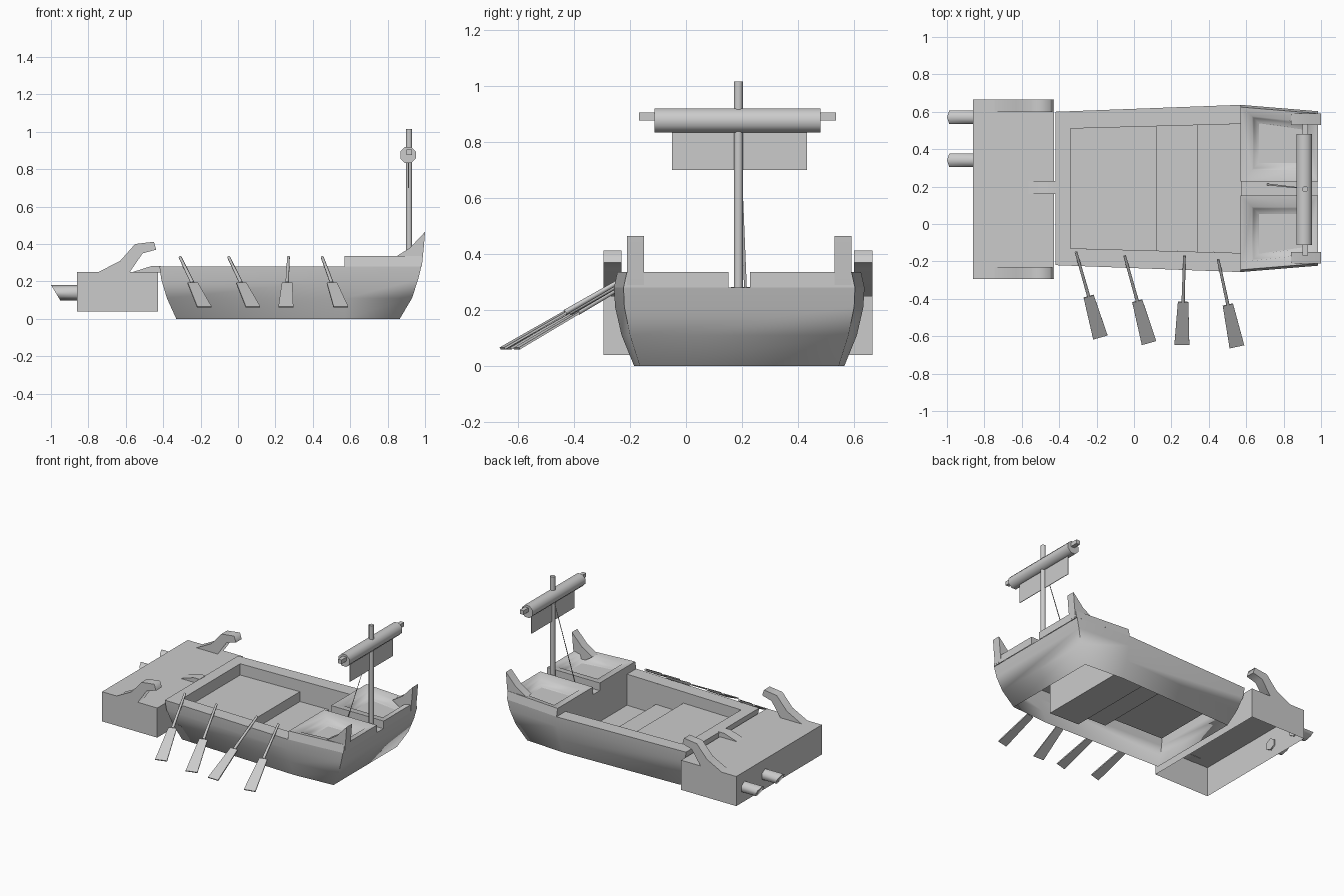
import bpy, bmesh, math
from mathutils import Vector

cube = bpy.data.objects.get("Cube")
if cube:
    bpy.data.objects.remove(cube, do_unlink=True)

grey = bpy.data.materials.new("pale grey")
grey.use_nodes = True
COLOUR = (0.6, 0.6, 0.6, 1)
grey.diffuse_color = COLOUR
grey.node_tree.nodes["Principled BSDF"].inputs["Base Color"].default_value = COLOUR

MID = 0.19  # y of the boat's long axis


def finish(name, bm):
    bmesh.ops.recalc_face_normals(bm, faces=bm.faces)
    mesh = bpy.data.meshes.new(name)
    bm.to_mesh(mesh)
    bm.free()
    mesh.materials.append(grey)
    obj = bpy.data.objects.new(name, mesh)
    bpy.context.scene.collection.objects.link(obj)
    bpy.ops.object.select_all(action='DESELECT')
    obj.select_set(True)
    bpy.context.view_layer.objects.active = obj
    bpy.ops.object.shade_smooth_by_angle(angle=math.radians(80))
    return obj


def loft(name, rings, cap_start=False, cap_end=False):
    """Skin closed rings of equal point count."""
    bm = bmesh.new()
    loops = [[bm.verts.new(p) for p in ring] for ring in rings]
    for a, b in zip(loops, loops[1:]):
        n = len(a)
        for i in range(n):
            bm.faces.new((a[i], a[(i + 1) % n], b[(i + 1) % n], b[i]))
    if cap_start:
        bm.faces.new(loops[0])
    if cap_end:
        bm.faces.new(loops[-1])
    return finish(name, bm)


def strip(name, rows):
    """Open sheet through rows of two points."""
    bm = bmesh.new()
    pairs = [[bm.verts.new(p) for p in row] for row in rows]
    for a, b in zip(pairs, pairs[1:]):
        bm.faces.new((a[0], b[0], b[1], a[1]))
    return finish(name, bm)


def side_prism(name, profile, y0, y1):
    """Extrude an x-z profile along y."""
    rings = [[(x, y, z) for x, z in profile] for y in (y0, y1)]
    return loft(name, rings, True, True)


def rod(name, start, end, radius, sides=8, radius_end=None):
    start, end = Vector(start), Vector(end)
    turn = (end - start).to_track_quat('Z', 'Y')
    rings = []
    for centre, r in ((start, radius), (end, radius_end or radius)):
        rings.append([centre + turn @ Vector((r * math.cos(a), r * math.sin(a), 0))
                      for a in (math.tau * (i + 0.5) / sides for i in range(sides))])
    return loft(name, rings, True, True)


def plan(x0, x1, bow, wide, stern, z):
    """Boat outline at one height."""
    half = [(x0, bow), (0.57, wide), (x1, stern)]
    return ([(x, MID - w, z) for x, w in half] +
            [(x, MID + w, z) for x, w in reversed(half)])


# Hull: open-bottomed shell with a flat gunwale
loft("hull", [
    plan(-0.33, 0.865, 0.345, 0.375, 0.355, 0),
    plan(-0.38, 0.93, 0.38, 0.42, 0.39, 0.11),
    plan(-0.41, 0.963, 0.405, 0.443, 0.41, 0.21),
    plan(-0.42, 0.98, 0.41, 0.447, 0.413, 0.28),
    plan(-0.34, 0.571, 0.32, 0.345, 0.345, 0.28),
])

# Stepped floor, dropping towards the stern, with side walls to the gunwale
steps = [(-0.34, 0.28), (-0.34, 0.20), (0.12, 0.20), (0.12, 0.13),
         (0.34, 0.13), (0.34, 0.06), (0.571, 0.06), (0.571, 0.28)]


def half_width(x):
    return 0.32 + 0.025 * (x + 0.34) / 0.911


strip("stepped_floor", [[(x, MID + s * half_width(x), z) for s in (-1, 1)] for x, z in steps])
for s, label in ((-1, "right"), (1, "left")):
    for i in (1, 3, 5):
        strip("inner_wall_%s_%d" % (label, i // 2 + 1),
              [[(x, MID + s * half_width(x), h) for h in (z, 0.28)] for x, z in steps[i:i + 2]])

# Stern lockers with stepped wells, and the upswept corner posts
for side, label in ((-1, "right"), (1, "left")):
    def locker_ring(inset, z, flare=0.0):
        x0, x1 = 0.57 + inset, 0.983 - inset * 0.8
        inner, w0, w1 = 0.038 + inset, 0.447 - inset - flare, 0.413 - inset - flare
        return [(x0, MID + side * inner, z), (x1, MID + side * inner, z),
                (x1, MID + side * w1, z), (x0, MID + side * w0, z)]
    loft("stern_locker_" + label, [
        locker_ring(0, 0.28), locker_ring(0, 0.335, 0.012), locker_ring(0.06, 0.325),
        locker_ring(0.07, 0.295), locker_ring(0.095, 0.29), locker_ring(0.105, 0.26)],
        cap_end=True)
    outer, inner = MID + side * 0.4, MID + side * 0.34
    side_prism("stern_post_" + label,
               [(0.84, 0.33), (0.92, 0.38), (1.0, 0.465), (0.993, 0.38), (0.984, 0.29), (0.9, 0.29)],
               inner, outer)

# Mast, yard, sail and stay
rod("mast", (0.915, 0.187, 0.27), (0.915, 0.187, 1.015), 0.017, 8)
rod("yard", (0.91, -0.112, 0.876), (0.91, 0.48, 0.876), 0.046, 8)
rod("yard_core", (0.915, -0.168, 0.89), (0.915, 0.535, 0.89), 0.02, 4)
side_prism("sail", [(0.909, 0.70), (0.913, 0.70), (0.913, 0.86), (0.909, 0.86)], -0.05, 0.432)
strip("stay", [[(0.90, 0.188, 0.84), (0.90, 0.194, 0.84)],
               [(0.71, 0.207, 0.28), (0.71, 0.217, 0.28)]])

# Landing block: open-bottomed shell with beam ends and raised heads
X0, X1, Y0, Y1 = -0.86, -0.427, -0.295, 0.665
corners = [(X0, Y0), (X1, Y0), (X1, Y1), (X0, Y1)]
loft("landing_block", [[(x, y, z) for x, y in corners] for z in (0.04, 0.25)], cap_end=True)
side_prism("ramp", [(-0.57, 0.248), (-0.46, 0.283), (-0.415, 0.283), (-0.415, 0.248)], 0.16, 0.23)

head = [(-0.75, 0.248), (-0.63, 0.31), (-0.55, 0.40), (-0.45, 0.412),
        (-0.437, 0.37), (-0.51, 0.35), (-0.58, 0.248)]
side_prism("head_right", head, Y0, Y0 + 0.065)
side_prism("head_left", head, Y1 - 0.065, Y1)

for i, y in enumerate((0.34, 0.57)):
    rings = []
    for x, slant in ((-1.0, 0.05), (-0.85, 0)):
        rings.append([(x + slant * (0.5 - 0.5 * math.sin(a)),
                       y + 0.042 * math.cos(a), 0.14 + 0.042 * math.sin(a))
                      for a in (math.tau * (k + 0.5) / 6 for k in range(6))])
    loft("beam_end_%d" % (i + 1), rings, True, True)

# Oars: thin shaft and widening flat blade
oars = (((-0.31, -0.15), (-0.18, -0.605)), ((-0.05, -0.17), (0.08, -0.635)),
        ((0.27, -0.17), (0.256, -0.645)), ((0.45, -0.19), (0.55, -0.655)))
for i, (top, tip) in enumerate(oars):
    a = Vector((*top, 0.33))
    b = Vector((*tip, 0.063))
    neck = a.lerp(b, 0.52)
    rod("oar_shaft_%d" % (i + 1), a, neck, 0.008, 6, 0.01)
    along = (b - a).normalized()
    across = along.cross(Vector((0, 0, 1))).normalized()
    up = across.cross(along) * 0.004
    rings = [[c + across * w + up, c - across * w + up, c - across * w - up, c + across * w - up]
             for c, w in ((neck, 0.028), (b, 0.04))]
    loft("oar_blade_%d" % (i + 1), rings, True, True)
